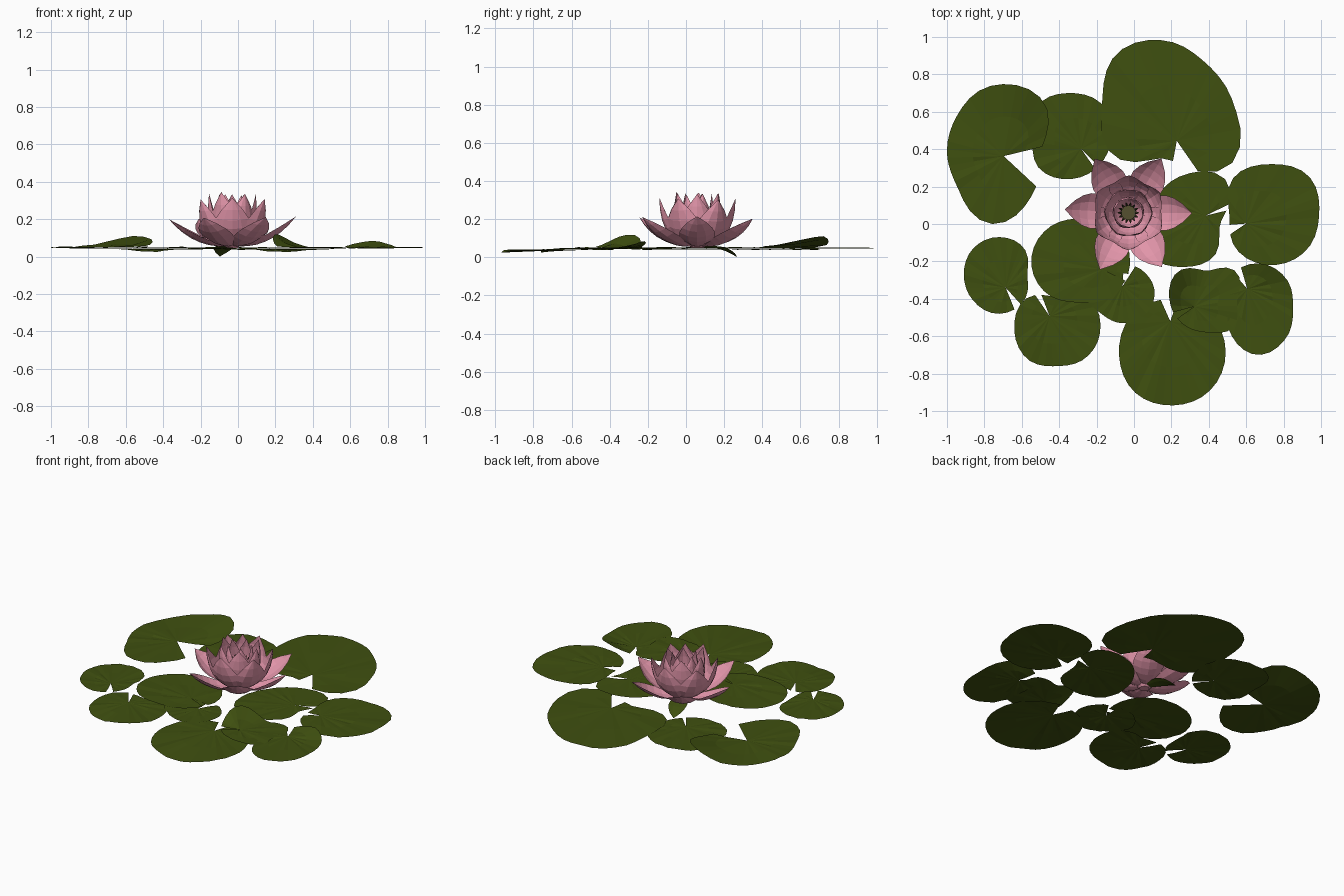
import bpy
import math
import random
from mathutils import Vector

random.seed(4)
old = bpy.data.objects.get("Cube")
if old:
    bpy.data.objects.remove(old, do_unlink=True)


def material(name, colour):
    mat = bpy.data.materials.new(name)
    mat.use_nodes = True
    mat.diffuse_color = (*colour, 1)
    mat.node_tree.nodes["Principled BSDF"].inputs["Base Color"].default_value = (*colour, 1)
    return mat


leaf_green = material("leaf green", (0.05, 0.08, 0.005))
petal_pink = material("petal pink", (0.76, 0.3, 0.4))
stamen_olive = material("stamen olive", (0.09, 0.08, 0.03))


def add_mesh(name, verts, faces, mat):
    mesh = bpy.data.meshes.new(name)
    mesh.from_pydata(verts, [], faces)
    mesh.materials.append(mat)
    obj = bpy.data.objects.new(name, mesh)
    bpy.context.collection.objects.link(obj)
    return obj


def rounded(values, turn):
    """Smooth closed interpolation of evenly spaced radii."""
    count = len(values)
    pos = (turn % math.tau) / math.tau * count
    i, t = int(pos), pos % 1
    a, b, c, d = (values[(i + k) % count] for k in (-1, 0, 1, 2))
    return b + t / 2 * (c - a + t * (2 * a - 5 * b + 4 * c - d + t * (3 * (b - c) + d - a)))


def pad(name, x, y, radii, notch, gap, depth, z=0.045, lift_dir=0, lift=0):
    """Floating leaf: eight radii from east, anticlockwise, in hundredths."""
    segments = 30
    centre = Vector((x, y, 0)) / 100
    notch, gap, lift_dir = (math.radians(v) for v in (notch, gap, lift_dir))

    def rim(turn):
        reach = rounded(radii, turn) / 100
        return centre + reach * Vector((math.cos(turn), math.sin(turn), 0))

    apex = centre.lerp(rim(notch), depth)
    verts = [apex + Vector((0, 0, z))]
    for part in (0.55, 1):
        for i in range(segments + 1):
            turn = notch + gap + (math.tau - 2 * gap) * i / segments
            point = apex.lerp(rim(turn), part)
            curl = lift * part ** 2 * max(0, math.cos(turn - lift_dir)) ** 6
            point.z = z + curl + random.uniform(-0.003, 0.003)
            verts.append(point)
    faces = []
    for i in range(1, segments + 1):
        j = i + segments + 1
        faces += [(0, i, i + 1), (i, j, j + 1, i + 1)]
    add_mesh(name, verts, faces, leaf_green)


# Lily pads
pad("back_pad", 17, 65, (36, 30, 33, 37, 34, 40, 30, 48), -74, 9, 0.6, 0.048)
pad("back_left_pad", -76, 38, (26, 39, 36, 27, 24, 26, 38, 31), -15, 22, 0.25, 0.05, 55, 0.06)
pad("small_back_pad", -34, 47, (22, 24, 23, 24, 20, 24, 23, 22), -50, 3, 0.4, 0.042)
pad("left_pad", -73, -27, (16, 20, 20, 19, 18, 19, 21, 20), -58, 6, 0.4, 0.046)
pad("front_left_pad", -41, -57, (23, 24, 18, 24, 23, 22, 19, 21), 118, 4, 0.4, 0.04, 250, -0.015)
pad("inner_left_pad", -30, -20, (28, 26, 23, 24, 25, 24, 22, 26), -18, 4, 0.5, 0.05)
pad("inner_front_pad", -7, -36, (18, 16, 15, 18, 20, 16, 17, 18), 72, 12, 0.2, 0.044)
pad("front_pad", 20, -70, (29, 30, 30, 30, 28, 28, 27, 28), 92, 9, 0.6, 0.04, 280, -0.015)
pad("front_right_pad", 66, -45, (19, 22, 24, 22, 16, 20, 25, 22), 118, 6, 0.5, 0.046, 75, 0.04)
pad("inner_right_pad", 39, -41, (16, 22, 16, 22, 20, 18, 17, 20), 205, 6, 0.4, 0.05, 150, 0.07)
pad("right_pad", 73, 5, (26, 29, 27, 28, 22, 26, 27, 27), 200, 6, 0.6, 0.048)
pad("inner_back_pad", 26, 0, (20, 33, 26, 20, 20, 24, 23, 24), 20, 3, 0.5, 0.042)

flower_centre = Vector((-0.03, 0.06, 0))


def petal(name, turn, base, bend, tip, half_width, cup, mat=petal_pink):
    """Cupped blade swept along a curved midrib; path points are (radius, height)."""
    rows, cols = 7, 4
    base, bend, tip = Vector(base), Vector(bend), Vector(tip)
    out = Vector((math.cos(turn), math.sin(turn), 0))
    side = Vector((-out.y, out.x, 0))
    up = Vector((0, 0, 1))
    verts, faces = [], []
    for r in range(rows + 1):
        t = r / rows
        mid = base * (1 - t) ** 2 + bend * 2 * t * (1 - t) + tip * t ** 2
        along = ((bend - base) * (1 - t) + (tip - bend) * t).normalized()
        inward = up * along.x - out * along.y
        width = half_width * (0.25 * (1 - t) + math.sin(math.pi * t ** 1.15) ** 0.8)
        for c in range(cols + 1):
            s = 2 * c / cols - 1
            verts.append(flower_centre + out * mid.x + up * mid.y
                         + side * width * s + inward * cup * width * s * s)
    for r in range(rows):
        for c in range(cols):
            i = r * (cols + 1) + c
            faces.append((i, i + 1, i + cols + 2, i + cols + 1))
    add_mesh(name, verts, faces, mat)


def petal_ring(name, count, start, base, bend, tip, half_width, cup):
    for i in range(count):
        turn = math.radians(start) + math.tau * i / count + random.uniform(-0.06, 0.06)
        end = (tip[0], tip[1] + random.uniform(-0.01, 0.01))
        petal(f"{name}_{i + 1}", turn, base, bend, end, half_width, cup)


# Flower, from the spread outer petals to the upright inner ones
petal_ring("outer_petal", 6, 0, (0.03, 0.055), (0.21, 0.045), (0.34, 0.21), 0.085, 0.35)
petal_ring("middle_petal", 6, 30, (0.02, 0.055), (0.2, 0.07), (0.2, 0.305), 0.095, 0.4)
petal_ring("inner_petal", 6, 0, (0.02, 0.06), (0.155, 0.09), (0.125, 0.34), 0.08, 0.45)
petal_ring("heart_petal", 5, 20, (0.015, 0.07), (0.115, 0.11), (0.075, 0.325), 0.06, 0.5)

# Drooping sepal under the flower
petal("sepal", math.radians(108), (0.01, 0.05), (0.13, 0.06), (0.22, 0), 0.05, 0.2, leaf_green)


def cone(name, place, r_low, r_high, height, sides, mat, lean=(0, 0, 0)):
    bpy.ops.mesh.primitive_cone_add(vertices=sides, radius1=r_low, radius2=r_high,
                                    depth=height, location=place, rotation=lean)
    obj = bpy.context.object
    obj.name = name
    obj.data.materials.append(mat)


# Seed head, base cup and stamens
cone("base_cup", flower_centre + Vector((0, 0, 0.06)), 0.03, 0.06, 0.03, 10, petal_pink)
cone("seed_head", flower_centre + Vector((0, 0, 0.13)), 0.02, 0.04, 0.13, 10, stamen_olive)
for i in range(14):
    turn = math.tau * i / 14
    offset = Vector((math.cos(turn), math.sin(turn), 0)) * 0.045
    cone(f"stamen_{i + 1}", flower_centre + offset + Vector((0, 0, 0.17)),
         0.009, 0.003, 0.13, 4, stamen_olive, (0, 0.15, turn))
